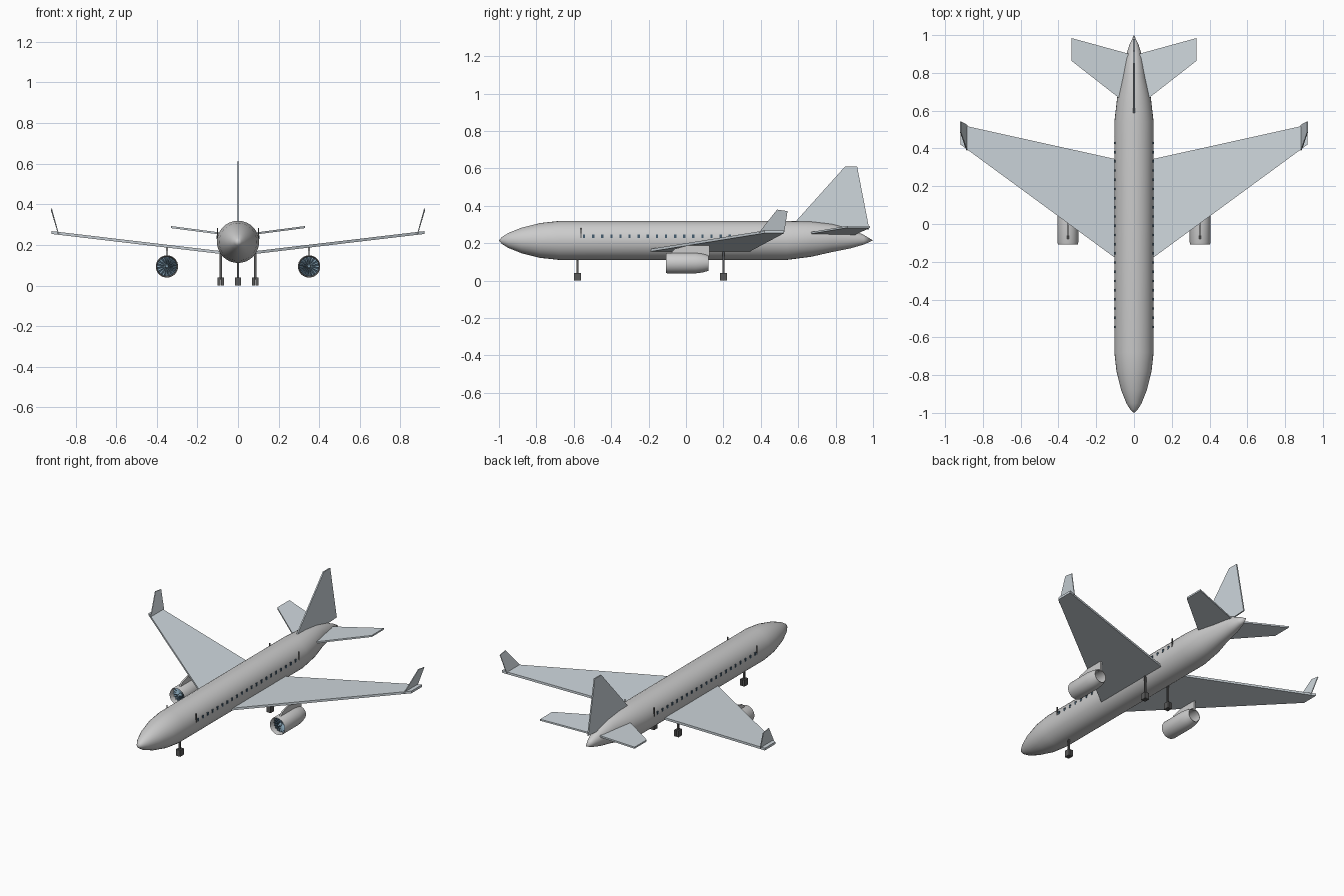
import bpy, bmesh, math
from mathutils import Vector

if "Cube" in bpy.data.objects:
    bpy.data.objects.remove(bpy.data.objects["Cube"])

ZC = 0.215  # fuselage centre height


def material(name, rgb):
    m = bpy.data.materials.new(name)
    m.diffuse_color = (*rgb, 1)
    m.use_nodes = True
    m.node_tree.nodes["Principled BSDF"].inputs["Base Color"].default_value = m.diffuse_color
    return m


PALE = material("pale_blue_grey", (0.62, 0.68, 0.72))
GLASS = material("dark_glass", (0.06, 0.11, 0.16))
FAN = material("fan_blue", (0.22, 0.34, 0.43))
DARK = material("dark_grey", (0.1, 0.1, 0.1))


def finish(name, bm, mat=None, mirror=False, smooth=False):
    bmesh.ops.recalc_face_normals(bm, faces=bm.faces)
    me = bpy.data.meshes.new(name)
    bm.to_mesh(me)
    bm.free()
    ob = bpy.data.objects.new(name, me)
    bpy.context.collection.objects.link(ob)
    if mat:
        me.materials.append(mat)
    if smooth:
        me.shade_smooth()
        me.set_sharp_from_angle(angle=math.radians(30))
    if mirror:
        ob.modifiers.new("mirror", 'MIRROR')
    return ob


def lathe(name, rings, n=32, cx=0, closed=False, **kw):
    """Rings of (y, x radius, z radius, centre z) along the y axis."""
    bm = bmesh.new()
    loops = []
    for y, rx, rz, cz in rings:
        if rx == 0:
            loops.append([bm.verts.new((cx, y, cz))] * n)
        else:
            loops.append([bm.verts.new((cx + rx * math.cos(a), y, cz + rz * math.sin(a)))
                          for a in (2 * math.pi * i / n for i in range(n))])
    pairs = list(zip(loops, loops[1:]))
    if closed:
        pairs.append((loops[-1], loops[0]))
    for a, b in pairs:
        for i in range(n):
            j = (i + 1) % n
            bm.faces.new(dict.fromkeys((a[i], a[j], b[j], b[i])))
    return finish(name, bm, smooth=True, **kw)


def plate(name, outline, thick, **kw):
    """Flat outline of 3D points given thickness along the vector thick."""
    bm = bmesh.new()
    t = Vector(thick)
    lo = [bm.verts.new(Vector(p) - t / 2) for p in outline]
    hi = [bm.verts.new(Vector(p) + t / 2) for p in outline]
    bm.faces.new(lo)
    bm.faces.new(hi)
    for i in range(len(lo)):
        j = (i + 1) % len(lo)
        bm.faces.new((lo[i], lo[j], hi[j], hi[i]))
    return finish(name, bm, **kw)


def add_box(bm, centre, size):
    for v in bmesh.ops.create_cube(bm, size=1)["verts"]:
        v.co = Vector(centre) + Vector([c * s for c, s in zip(v.co, size)])


# Fuselage
lathe("fuselage", [
    (-1, 0, 0, ZC), (-0.985, 0.018, 0.018, ZC), (-0.95, 0.04, 0.04, ZC),
    (-0.88, 0.068, 0.068, ZC), (-0.78, 0.093, 0.093, ZC), (-0.68, 0.104, 0.104, ZC),
    (0.54, 0.104, 0.104, ZC), (0.67, 0.089, 0.094, 0.222), (0.78, 0.062, 0.075, 0.228),
    (0.88, 0.046, 0.052, 0.225), (0.95, 0.024, 0.026, 0.219), (1, 0, 0, ZC)])

# Wings with raised tips
wz = lambda x: 0.165 + (x - 0.105) * 0.118
plate("wing", [(0.05, -0.216, wz(0.05)), (0.918, 0.42, wz(0.918)),
               (0.918, 0.525, wz(0.918)), (0.05, 0.333, wz(0.05))],
      (0, 0, 0.014), mat=PALE, mirror=True)
plate("winglet", [(0.885, 0.39, 0.257), (0.885, 0.525, 0.257),
                  (0.919, 0.543, 0.372), (0.919, 0.487, 0.38)],
      (0.005, 0, 0), mat=PALE, mirror=True)

# Tailplanes and fin
sz = lambda x: 0.256 + (x - 0.085) * 0.13
plate("tailplane", [(0.02, 0.621, sz(0.02)), (0.33, 0.863, sz(0.33)),
                    (0.33, 0.984, sz(0.33)), (0.02, 0.899, sz(0.02))],
      (0, 0, 0.01), mat=PALE, mirror=True)
plate("tail_fin", [(0, 0.57, 0.298), (0, 0.588, 0.318), (0, 0.85, 0.61),
                   (0, 0.915, 0.61), (0, 0.98, 0.275), (0, 0.8, 0.265)],
      (0.008, 0, 0), mat=PALE)

# Engines: hollow nacelle, fan with blades and hub, pylon
EX, EZ = 0.35, 0.094
lathe("engine_nacelle", [(y, r, r, EZ) for y, r in [
    (-0.108, 0.052), (-0.098, 0.055), (0.05, 0.055), (0.09, 0.05), (0.12, 0.041),
    (0.12, 0.038), (0.05, 0.048), (-0.09, 0.048)]],
    cx=EX, closed=True, mirror=True)
lathe("fan_disc", [(y, r, r, EZ) for y, r in [
    (-0.07, 0), (-0.07, 0.049), (-0.06, 0.049), (-0.06, 0)]],
    cx=EX, mat=GLASS, mirror=True)
lathe("fan_hub", [(y, r, r, EZ) for y, r in [
    (-0.1, 0), (-0.094, 0.007), (-0.07, 0.012), (-0.065, 0)]],
    n=16, cx=EX, mat=FAN, mirror=True)
bm = bmesh.new()
for k in range(16):
    a = 2 * math.pi * k / 16
    out, side = Vector((math.cos(a), 0, math.sin(a))), Vector((-math.sin(a), 0, math.cos(a)))
    c = Vector((EX, -0.076, EZ))
    bm.faces.new([bm.verts.new(c + out * r + side * w + Vector((0, d, 0))) for r, w, d in
                  [(0.01, -0.0015, -.003), (0.048, -0.005, -.003), (0.048, 0.005, .003), (0.01, 0.0015, .003)]])
finish("fan_blades", bm, mat=FAN, mirror=True)
plate("engine_pylon", [(EX, -0.085, 0.142), (EX, -0.06, 0.17), (EX, 0.02, 0.192),
                       (EX, 0.125, 0.192), (EX, 0.125, 0.125), (EX, 0.08, 0.142)],
      (0.01, 0, 0), mirror=True)

# Landing gear
for name, x, y, top in [("nose_gear", 0, -0.58, 0.13), ("left_main_gear", 0.085, 0.2, 0.16),
                        ("right_main_gear", -0.085, 0.2, 0.16)]:
    bm = bmesh.new()
    add_box(bm, (x, y, (top + 0.03) / 2), (0.01, 0.01, top - 0.03))
    for s in (-1, 1):
        add_box(bm, (x + s * 0.008, y, 0.02), (0.014, 0.036, 0.04))
    finish(name, bm, mat=DARK)

# Cabin windows and door edges
bm = bmesh.new()
for i in range(21):
    add_box(bm, (0.102, -0.545 + i * 0.0487, 0.237), (0.006, 0.012, 0.018))
finish("cabin_windows", bm, mat=GLASS, mirror=True)
bm = bmesh.new()
for y in (-0.562, 0.462):
    add_box(bm, (0.102, y, 0.255), (0.005, 0.004, 0.055))
finish("door_edges", bm, mat=DARK, mirror=True)
